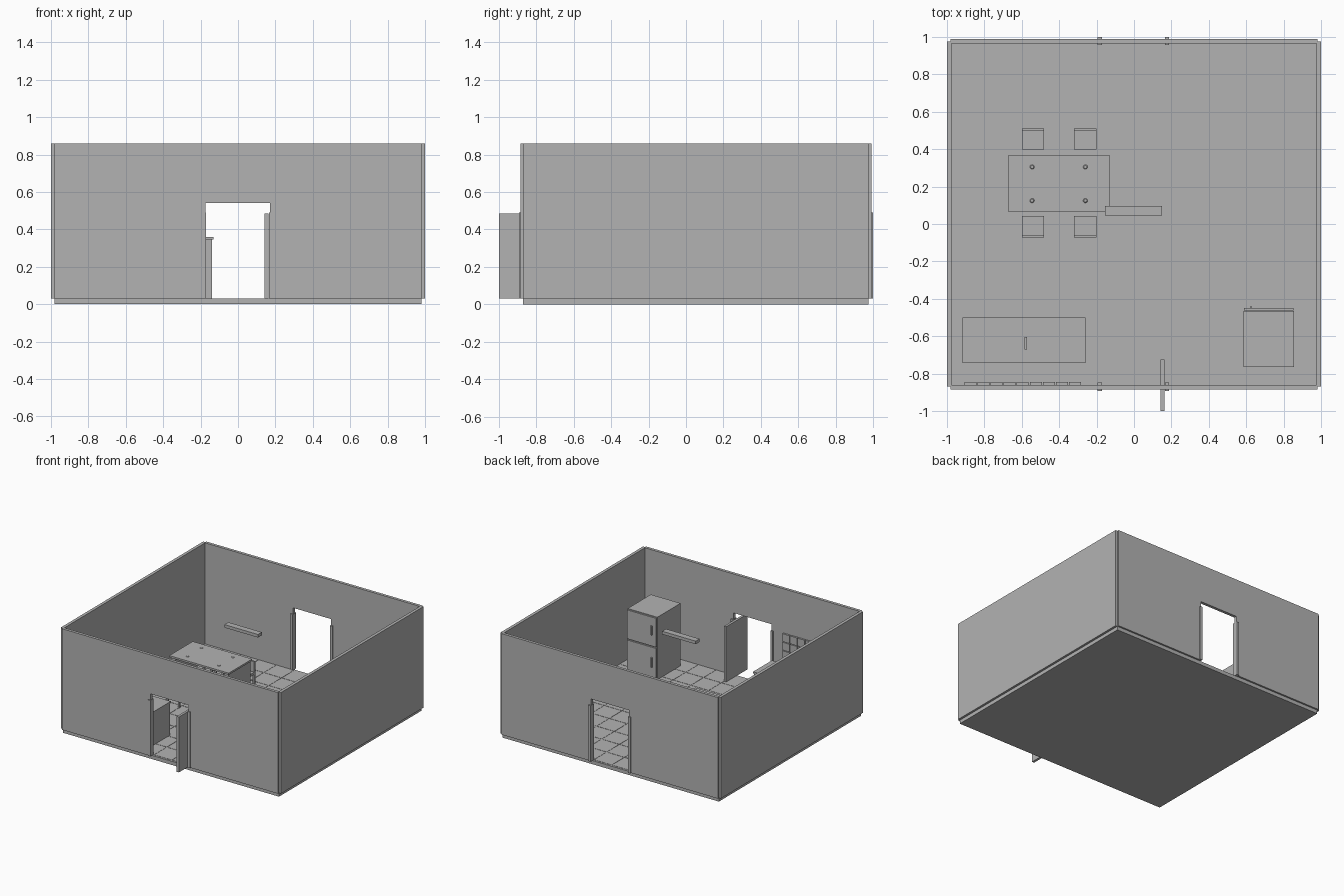
import bpy, bmesh, math
from mathutils import Matrix, Vector

if "Cube" in bpy.data.objects:
    bpy.data.objects.remove(bpy.data.objects["Cube"])

grey = bpy.data.materials.new("plain_grey")
grey.diffuse_color = (0.45, 0.45, 0.45, 1)
grey.use_nodes = True
grey.node_tree.nodes["Principled BSDF"].inputs["Base Color"].default_value = grey.diffuse_color


def finish(name, bm):
    me = bpy.data.meshes.new(name)
    bm.to_mesh(me)
    bm.free()
    me.materials.append(grey)
    ob = bpy.data.objects.new(name, me)
    bpy.context.collection.objects.link(ob)
    return ob


def add_box(bm, x0, x1, y0, y1, z0, z1):
    size = Matrix.Diagonal((x1 - x0, y1 - y0, z1 - z0, 1))
    mid = Matrix.Translation(((x0 + x1) / 2, (y0 + y1) / 2, (z0 + z1) / 2))
    bmesh.ops.create_cube(bm, size=1, matrix=mid @ size)


def boxes(name, *specs):
    bm = bmesh.new()
    for s in specs:
        add_box(bm, *s)
    return finish(name, bm)


FLOOR = 0.03
TOP = 0.86

# Floor slab with a grid of thin tiles
boxes("floor", (-0.982, 0.982, -0.87, 0.976, 0, FLOOR))
nx, ny, gap = 12, 11, 0.003
sx, sy = 1.94 / nx, 1.82 / ny
boxes("floor_tiles", *[
    (-0.97 + i * sx + gap, -0.97 + (i + 1) * sx - gap,
     -0.857 + j * sy + gap, -0.857 + (j + 1) * sy - gap, FLOOR, FLOOR + 0.002)
    for i in range(nx) for j in range(ny)])

# Side walls
for side, name in ((-1, "left_wall"), (1, "right_wall")):
    a, b = sorted((side * 0.975, side * 1.0))
    boxes(name, (a, b, -0.87, 0.976, FLOOR, TOP))


# Front and back walls, each one outline with a doorway, given thickness
def door_wall(name, y0, y1):
    outline = [(-0.982, FLOOR), (-0.175, FLOOR), (-0.175, 0.54), (0.17, 0.54),
               (0.17, FLOOR), (0.982, FLOOR), (0.982, TOP), (-0.982, TOP)]
    bm = bmesh.new()
    face = bm.faces.new([bm.verts.new((x, y0, z)) for x, z in outline])
    ext = bmesh.ops.extrude_face_region(bm, geom=[face])
    moved = [v for v in ext["geom"] if isinstance(v, bmesh.types.BMVert)]
    bmesh.ops.translate(bm, verts=moved, vec=(0, y1 - y0, 0))
    bmesh.ops.recalc_face_normals(bm, faces=bm.faces)
    finish(name, bm)


door_wall("front_wall", -0.884, -0.86)
door_wall("back_wall", 0.966, 0.99)

# Door posts on both doorways
for name, y in (("front_door_posts", -0.87), ("back_door_posts", 0.978)):
    boxes(name, *[(x - 0.011, x + 0.011, y - 0.022, y + 0.022, FLOOR, 0.49)
                  for x in (-0.183, 0.177)])

# Open door leaf
boxes("door", (0.143, 0.163, -1.0, -0.725, FLOOR, 0.485))

# Dining table: top on two end panels
boxes("table_top", (-0.67, -0.13, 0.065, 0.37, 0.345, 0.36))
boxes("table_legs", (-0.66, -0.62, 0.075, 0.36, FLOOR, 0.345),
      (-0.18, -0.14, 0.075, 0.36, FLOOR, 0.345))


# Plates with a little food
def disc(bm, x, y, z, r0, r1, h):
    bmesh.ops.create_cone(bm, cap_ends=True, segments=24, radius1=r0, radius2=r1,
                          depth=h, matrix=Matrix.Translation((x, y, z + h / 2)))


for i, x in enumerate((-0.545, -0.26)):
    for j, y in enumerate((0.125, 0.305)):
        bm = bmesh.new()
        disc(bm, x, y, 0.36, 0.022, 0.032, 0.004)
        disc(bm, x, y, 0.364, 0.012, 0.008, 0.004)
        plate = finish(f"plate_{i}_{j}", bm)


# Chairs: seat, four legs, low back on the side away from the table
def chair(name, x0, y0, y1, back):
    x1 = x0 + 0.12
    specs = [(x0, x1, y0, y1, 0.165, 0.185)]
    for lx in (x0, x1 - 0.015):
        for ly in (y0, y1 - 0.015):
            specs.append((lx, lx + 0.015, ly, ly + 0.015, FLOOR, 0.165))
    by = y0 if back < 0 else y1 - 0.014
    specs.append((x0, x1, by, by + 0.014, 0.185, 0.27))
    boxes(name, *specs)


for i, x in enumerate((-0.6, -0.32)):
    chair(f"front_chair_{i}", x, -0.073, 0.043, -1)
    chair(f"back_chair_{i}", x, 0.397, 0.51, 1)

# Kitchen counter with worktop and tap
boxes("counter", (-0.91, -0.265, -0.735, -0.505, FLOOR, 0.295))
boxes("worktop", (-0.918, -0.26, -0.742, -0.5, 0.295, 0.31))
boxes("tap", (-0.585, -0.573, -0.672, -0.66, 0.31, 0.37),
      (-0.585, -0.573, -0.672, -0.605, 0.37, 0.38))

# Wall tiles behind the counter
t = 0.07
boxes("wall_tiles", *[
    (-0.91 + i * t + gap, -0.91 + (i + 1) * t - gap, -0.86, -0.845,
     0.29 + j * t + gap, 0.29 + (j + 1) * t - gap)
    for i in range(9) for j in range(3)])

# Fridge with two doors and handles
boxes("fridge_body", (0.585, 0.855, -0.765, -0.464, FLOOR, 0.545))
boxes("fridge_doors", (0.587, 0.853, -0.463, -0.45, 0.035, 0.293),
      (0.587, 0.853, -0.463, -0.45, 0.303, 0.54))
boxes("fridge_handles", (0.62, 0.632, -0.45, -0.44, 0.13, 0.21),
      (0.62, 0.632, -0.45, -0.44, 0.395, 0.47))

# Hanging light bar
boxes("ceiling_light", (-0.155, 0.15, 0.045, 0.095, 0.735, 0.76))
